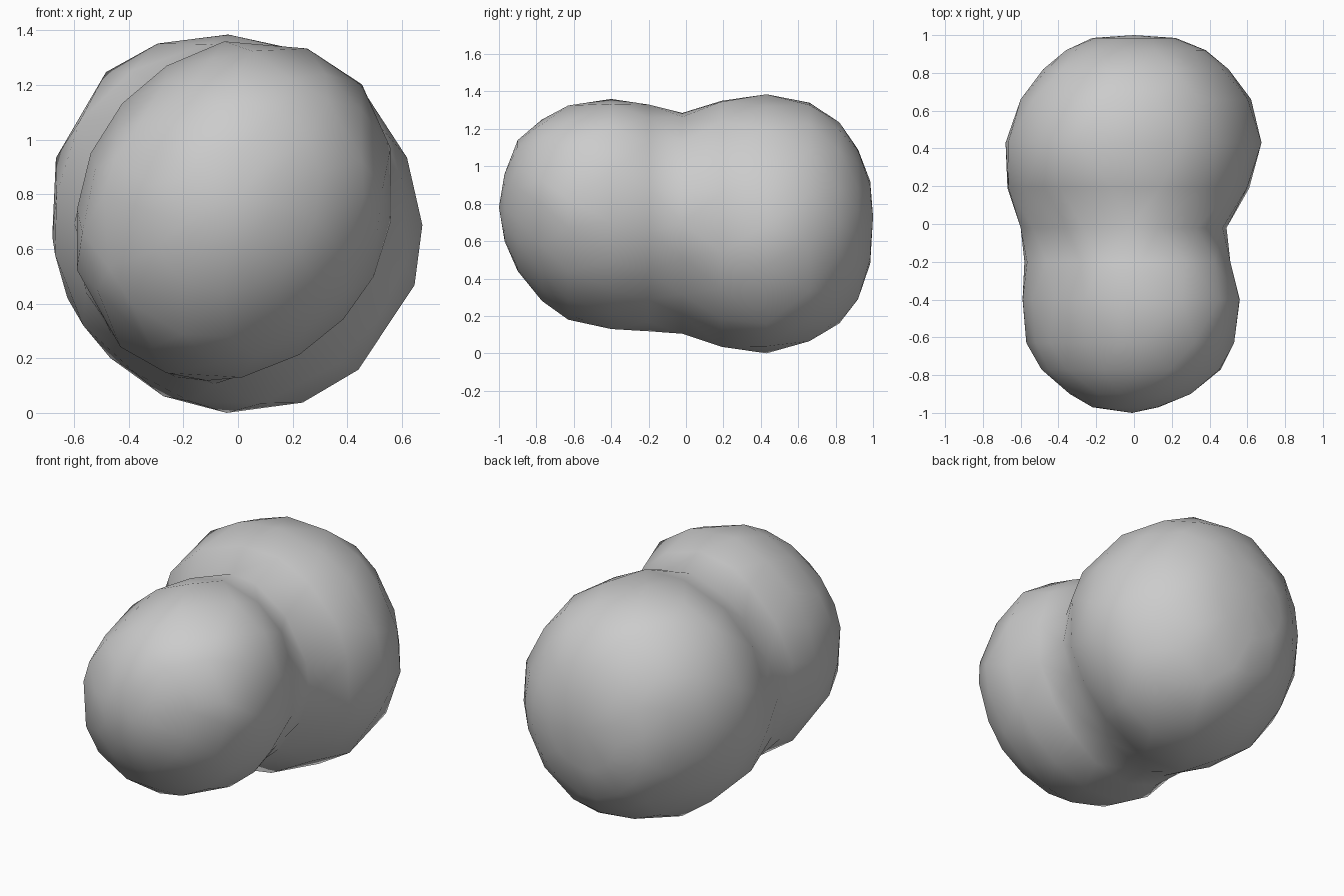
import bpy, bmesh, math, random

if "Cube" in bpy.data.objects:
    bpy.data.objects.remove(bpy.data.objects["Cube"])

random.seed(4)
# Stations along y: y, xmin, xmax, zmin, zmax, diagonal lean, diagonal pinch
stations = [
    (-0.97, -0.22, 0.13, 0.60, 0.96, 0.04, 0.00),
    (-0.90, -0.34, 0.30, 0.44, 1.14, 0.06, 0.00),
    (-0.77, -0.49, 0.46, 0.28, 1.25, 0.07, 0.00),
    (-0.63, -0.57, 0.53, 0.18, 1.325, 0.07, 0.00),
    (-0.40, -0.59, 0.56, 0.13, 1.36, 0.07, 0.01),
    (-0.20, -0.58, 0.51, 0.118, 1.33, 0.07, -0.01),
    (-0.02, -0.60, 0.49, 0.105, 1.285, 0.06, -0.04),
    (0.19, -0.67, 0.61, 0.035, 1.35, 0.00, -0.01),
    (0.43, -0.68, 0.675, 0.00, 1.385, -0.03, 0.02),
    (0.66, -0.60, 0.62, 0.065, 1.34, -0.03, 0.01),
    (0.82, -0.48, 0.50, 0.16, 1.235, -0.02, 0.00),
    (0.92, -0.36, 0.38, 0.29, 1.09, 0.00, 0.00),
    (0.985, -0.22, 0.22, 0.48, 0.92, 0.00, 0.00),
]
SIDES = 16


def ring_points(y, x0, x1, z0, z1, lean, pinch, shift):
    """Leaning, pinched and slightly uneven oval fitted to the given extents."""
    pts = []
    for i in range(SIDES):
        a = 2 * math.pi * (i + shift + random.uniform(-0.2, 0.2)) / SIDES
        r = 1 + lean * math.sin(2 * a) + pinch * (1 - math.cos(4 * a)) / 2
        # rear lobe is fuller at upper left than at lower right
        if y > 0.1:
            r += 0.025 * math.cos(a - 0.75 * math.pi) * abs(math.sin(2 * a))
        r += random.uniform(-0.008, 0.012)
        pts.append((r * math.cos(a), r * math.sin(a)))
    us, vs = [p[0] for p in pts], [p[1] for p in pts]

    def fit(value, vals, lo, hi):
        return lo + (value - min(vals)) / (max(vals) - min(vals)) * (hi - lo)
    return [(fit(u, us, x0, x1), y, fit(v, vs, z0, z1)) for u, v in pts]


# Two-lobed rock body, faceted by staggered triangles
bm = bmesh.new()
rings = []
for k, s in enumerate(stations):
    rings.append([bm.verts.new(p) for p in ring_points(*s, 0.5 * (k % 2))])

for k in range(len(rings) - 1):
    a, b = rings[k], rings[k + 1]
    for i in range(SIDES):
        j = (i + 1) % SIDES
        if k % 2 == 0:
            bm.faces.new((a[i], a[j], b[i]))
            bm.faces.new((a[j], b[j], b[i]))
        else:
            bm.faces.new((a[i], b[j], b[i]))
            bm.faces.new((a[i], a[j], b[j]))

# Rounded ends
for ring, tip in ((rings[0], (-0.01, -1.0, 0.78)), (rings[-1], (0.0, 1.0, 0.73))):
    v = bm.verts.new(tip)
    for i in range(SIDES):
        bm.faces.new((ring[i], ring[(i + 1) % SIDES], v))

bmesh.ops.recalc_face_normals(bm, faces=bm.faces)
for f in bm.faces:
    f.smooth = True
mesh = bpy.data.meshes.new("rock_body")
bm.to_mesh(mesh)
bm.free()
rock = bpy.data.objects.new("rock_body", mesh)
bpy.context.collection.objects.link(rock)
